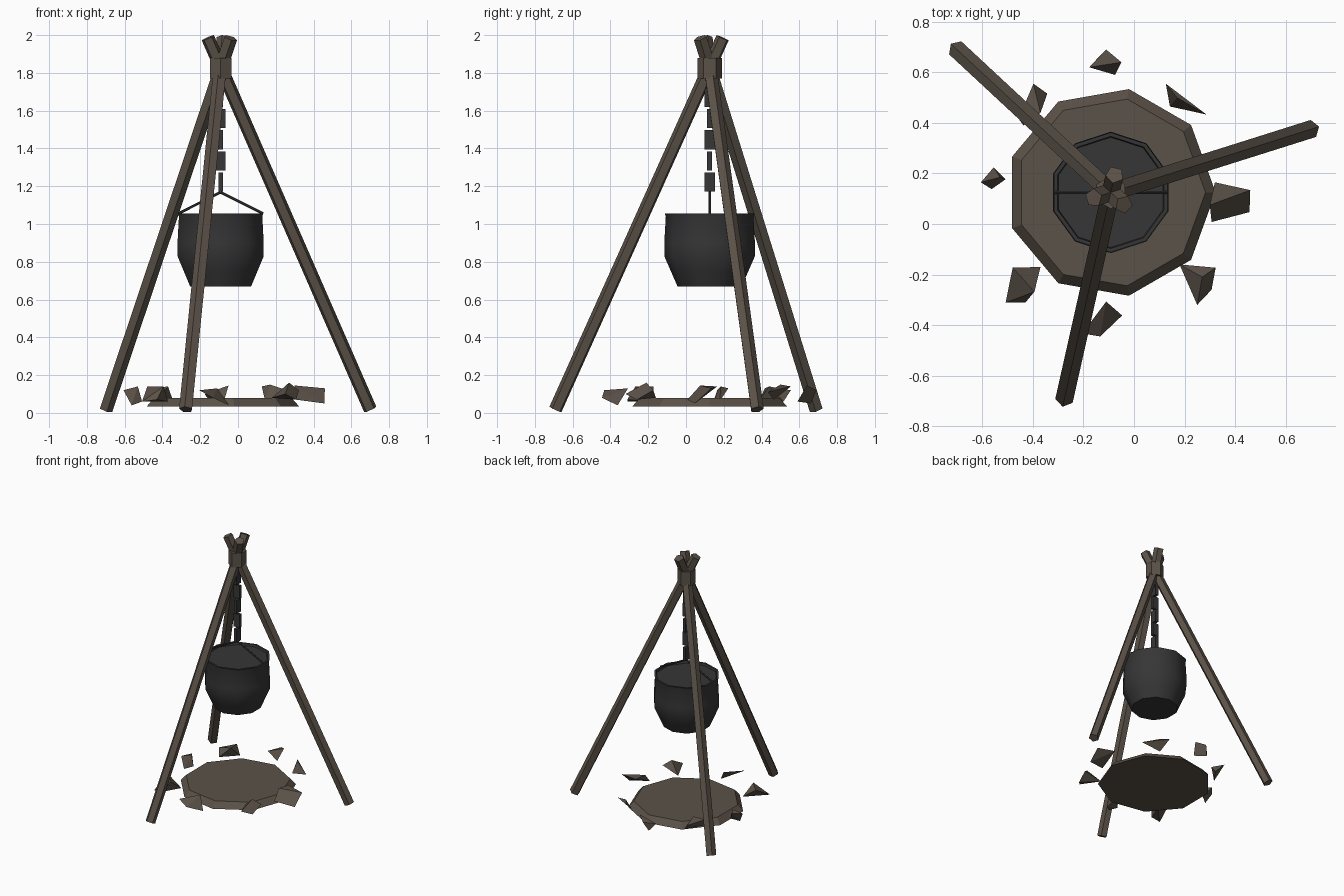
import bpy, bmesh, math
from mathutils import Vector

if "Cube" in bpy.data.objects:
    bpy.data.objects.remove(bpy.data.objects["Cube"])

CX, CY = -0.092, 0.125  # shared axis of tripod, pot and fire bed


def material(name, rgb):
    m = bpy.data.materials.new(name)
    m.diffuse_color = (*rgb, 1)
    m.use_nodes = True
    m.node_tree.nodes["Principled BSDF"].inputs["Base Color"].default_value = m.diffuse_color
    return m


BROWN = material("weathered brown", (0.105, 0.084, 0.065))
IRON = material("dark iron", (0.037, 0.037, 0.037))


def make(name, bm, mat):
    bmesh.ops.recalc_face_normals(bm, faces=bm.faces)
    me = bpy.data.meshes.new(name)
    bm.to_mesh(me)
    bm.free()
    me.materials.append(mat)
    ob = bpy.data.objects.new(name, me)
    bpy.context.collection.objects.link(ob)
    return ob


def rod(name, a, b, r, sides, mat):
    a, b = Vector(a), Vector(b)
    d = b - a
    bm = bmesh.new()
    bmesh.ops.create_cone(bm, cap_ends=True, segments=sides, radius1=r, radius2=r, depth=d.length)
    ob = make(name, bm, mat)
    ob.location = (a + b) / 2
    ob.rotation_mode = 'QUATERNION'
    ob.rotation_quaternion = d.to_track_quat('Z', 'Y')
    return ob


def lathe(name, profile, sides, start, mat):
    bm = bmesh.new()
    rings = []
    for r, z in profile:
        rings.append([bm.verts.new((CX + r * math.cos(start + i * math.tau / sides),
                                    CY + r * math.sin(start + i * math.tau / sides), z))
                      for i in range(sides)])
    for lo, hi in zip(rings, rings[1:]):
        for i in range(sides):
            j = (i + 1) % sides
            bm.faces.new((lo[i], lo[j], hi[j], hi[i]))
    bm.faces.new(rings[0][::-1])
    bm.faces.new(rings[-1])
    return make(name, bm, mat)


# Tripod legs, crossing at the binding
cross = Vector((CX, CY, 1.83))
for i, foot in enumerate([(0.70, 0.375, 0.018), (-0.70, 0.69, 0.018), (-0.275, -0.69, 0.018)]):
    f = Vector(foot)
    top = f + (cross - f) * ((1.985 - f.z) / (cross.z - f.z))
    rod(f"leg_{i + 1}", f, top, 0.037, 5, BROWN)

# Binding around the crossing
lathe("binding", [(0.065, 1.77), (0.065, 1.88)], 6, math.pi / 2, BROWN)

# Chain of alternating links
for i in range(6):
    bm = bmesh.new()
    bmesh.ops.create_cube(bm, size=1)
    w, d = (0.025, 0.055) if i % 2 == 0 else (0.05, 0.025)
    for v in bm.verts:
        v.co = Vector((CX + v.co.x * w, CY + v.co.y * d, 1.222 + 0.112 * i + v.co.z * 0.102))
    make(f"chain_link_{i + 1}", bm, IRON)

# Cauldron with a lip and a filled top just under the rim
pot = lathe("cauldron", [(0.17, 0.67), (0.205, 0.75), (0.24, 0.83), (0.24, 0.9), (0.232, 1.04),
                         (0.237, 1.055), (0.222, 1.055), (0.218, 1.04)],
            10, math.pi / 2, IRON)
bpy.context.view_layer.objects.active = pot
pot.select_set(True)
bpy.ops.object.shade_smooth_by_angle(angle=math.radians(40))
pot.select_set(False)

# Bail handle
for s, n in ((-1, "left"), (1, "right")):
    rod(f"handle_{n}", (CX + s * 0.225, CY, 1.055), (CX, CY, 1.168), 0.007, 6, IRON)

# Fire bed
lathe("fire_bed", [(0.415, 0.035), (0.375, 0.08)], 9, 0, BROWN)

# Ring of jagged stones, each the hull of a few points
stones = [
    [(-.11, .69, .12), (-.05, .64, .145), (-.075, .59, .06), (-.177, .62, .10), (-.14, .66, .05)],
    [(.126, .555, .14), (.287, .433, .11), (.142, .465, .07), (.17, .50, .15)],
    [(.32, .165, .14), (.46, .134, .13), (.457, .047, .05), (.307, .008, .07), (.30, .075, .145)],
    [(.18, -.16, .08), (.323, -.173, .12), (.307, -.26, .07), (.25, -.32, .10), (.27, -.21, .16)],
    [(-.11, -.307, .13), (-.047, -.362, .04), (-.134, -.445, .08), (-.205, -.433, .12)],
    [(-.48, -.173, .14), (-.37, -.17, .06), (-.394, -.268, .14), (-.43, -.311, .07), (-.508, -.311, .06)],
    [(-.555, .224, .13), (-.508, .177, .06), (-.563, .138, .04), (-.606, .165, .12), (-.53, .185, .14)],
    [(-.398, .555, .12), (-.343, .516, .06), (-.37, .44, .14), (-.437, .39, .07), (-.457, .417, .13)],
]
for i, pts in enumerate(stones):
    bm = bmesh.new()
    for p in pts:
        bm.verts.new(p)
    bmesh.ops.convex_hull(bm, input=bm.verts)
    make(f"stone_{i + 1}", bm, BROWN)
